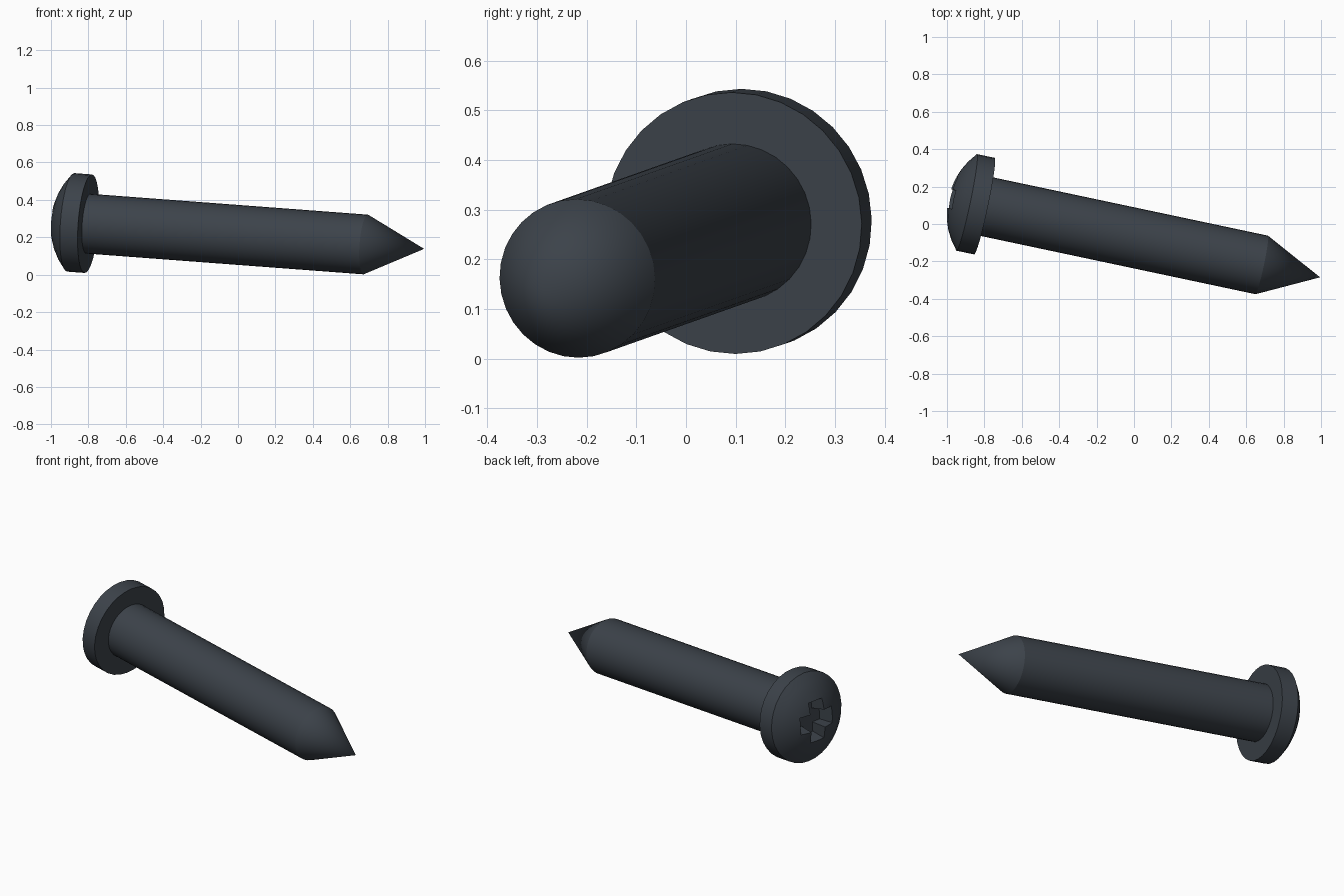
import bpy, bmesh
from math import pi, sin, cos, asin, atan2
from mathutils import Matrix

cube = bpy.data.objects.get("Cube")
if cube:
    bpy.data.objects.remove(cube, do_unlink=True)

steel = bpy.data.materials.new("dark blackened steel")
COLOUR = (0.045, 0.055, 0.068, 1)
steel.diffuse_color = COLOUR
steel.use_nodes = True
steel.node_tree.nodes["Principled BSDF"].inputs["Base Color"].default_value = COLOUR

# The screw axis is local x; the origin is the tip, the head lies toward -x
SIDES = 32
SHANK_R, HEAD_R = 0.16, 0.264
CONE, UNDER, RIM, DOME = 0.32, 1.84, 0.097, 0.1
APEX = UNDER + RIM + DOME
POSE = (Matrix.Translation((0.995, -0.285, 0.138))
        @ Matrix.Rotation(atan2(-0.212, 1), 4, 'Z')
        @ Matrix.Rotation(asin(0.0732), 4, 'Y'))


def make_object(name, bm):
    bmesh.ops.recalc_face_normals(bm, faces=bm.faces)
    mesh = bpy.data.meshes.new(name)
    bm.to_mesh(mesh)
    bm.free()
    mesh.materials.append(steel)
    obj = bpy.data.objects.new(name, mesh)
    bpy.context.collection.objects.link(obj)
    obj.matrix_world = POSE
    return obj


def lathe(name, profile):
    """Revolve (distance behind tip, radius) points around local x."""
    bm = bmesh.new()
    verts = [bm.verts.new((-s, 0, r)) for s, r in profile]
    edges = [bm.edges.new(pair) for pair in zip(verts, verts[1:])]
    bmesh.ops.spin(bm, geom=verts + edges, cent=(0, 0, 0), axis=(1, 0, 0),
                   angle=2 * pi, steps=SIDES)
    bmesh.ops.remove_doubles(bm, verts=bm.verts, dist=0.0005)
    return make_object(name, bm)


def smooth(obj):
    bpy.ops.object.select_all(action='DESELECT')
    obj.select_set(True)
    bpy.context.view_layer.objects.active = obj
    bpy.ops.object.shade_smooth_by_angle(angle=0.35)


# Shank with pointed end
shank = lathe("shank", [(0, 0), (CONE, SHANK_R), (UNDER + 0.02, SHANK_R),
                        (UNDER + 0.02, 0)])
smooth(shank)

# Domed pan head
ball = (HEAD_R ** 2 + DOME ** 2) / (2 * DOME)
half = asin(HEAD_R / ball)
dome = [(APEX - ball + ball * cos(half * k / 5), ball * sin(half * k / 5))
        for k in range(5, 0, -1)]
head = lathe("head", [(UNDER, 0), (UNDER, HEAD_R)] + dome + [(APEX, 0)])

# Tapered cross-shaped driver recess
WIDTH, REACH = 0.055, 0.13
arm = [(REACH, -WIDTH), (REACH, WIDTH), (WIDTH, WIDTH)]
bm = bmesh.new()
rings = []
for s, scale in ((APEX + 0.02, 1.0), (APEX - 0.1, 0.75)):
    rings.append([bm.verts.new((-s,
                                scale * (a * cos(q) - b * sin(q)),
                                scale * (a * sin(q) + b * cos(q))))
                  for q in (0, pi / 2, pi, 3 * pi / 2) for a, b in arm])
    bm.faces.new(rings[-1])
count = len(rings[0])
for i in range(count):
    j = (i + 1) % count
    bm.faces.new((rings[0][i], rings[0][j], rings[1][j], rings[1][i]))
cutter = make_object("recess_cutter", bm)
cutter.hide_render = True

cut = head.modifiers.new("recess", 'BOOLEAN')
cut.operation = 'DIFFERENCE'
cut.solver = 'EXACT'
cut.object = cutter
bpy.ops.object.select_all(action='DESELECT')
head.select_set(True)
bpy.context.view_layer.objects.active = head
bpy.ops.object.modifier_apply(modifier=cut.name)
bpy.data.objects.remove(cutter, do_unlink=True)
smooth(head)
